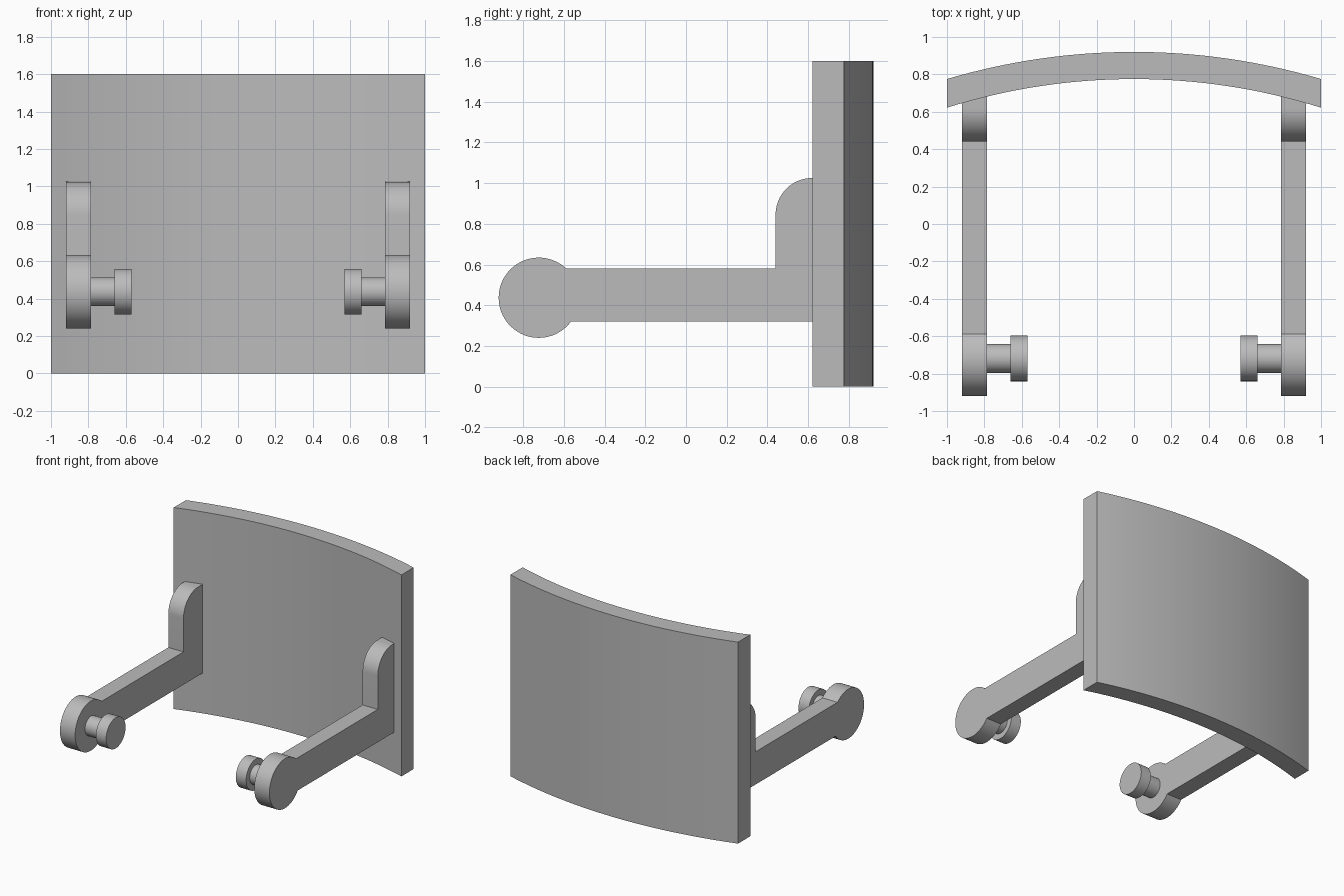
import bpy, bmesh
from math import sin, cos, asin, pi, radians, sqrt
from mathutils import Vector, Matrix

cube = bpy.data.objects.get("Cube")
if cube:
    bpy.data.objects.remove(cube, do_unlink=True)

grey = bpy.data.materials.new("plain_grey")
grey.use_nodes = True
grey.diffuse_color = (0.5, 0.5, 0.5, 1)
grey.node_tree.nodes["Principled BSDF"].inputs["Base Color"].default_value = (0.5, 0.5, 0.5, 1)


def finish(name, bm):
    bmesh.ops.recalc_face_normals(bm, faces=bm.faces)
    mesh = bpy.data.meshes.new(name)
    bm.to_mesh(mesh)
    bm.free()
    mesh.materials.append(grey)
    obj = bpy.data.objects.new(name, mesh)
    bpy.context.collection.objects.link(obj)
    bpy.ops.object.select_all(action='DESELECT')
    obj.select_set(True)
    bpy.context.view_layer.objects.active = obj
    bpy.ops.object.shade_smooth_by_angle(angle=radians(30))
    return obj


def extrude_profile(name, points, offset):
    bm = bmesh.new()
    face = bm.faces.new([bm.verts.new(p) for p in points])
    ext = bmesh.ops.extrude_face_region(bm, geom=[face])
    moved = [v for v in ext["geom"] if isinstance(v, bmesh.types.BMVert)]
    bmesh.ops.translate(bm, verts=moved, vec=Vector(offset))
    return finish(name, bm)


def arc(cy, cz, r, a0, a1, n):
    angles = [a0 + (a1 - a0) * i / n for i in range(n + 1)]
    return [(cy + r * cos(a), cz + r * sin(a)) for a in angles]


def bow(apex, sag, n=32):
    # Circular arc across the full width, given its crown and its sagitta
    r = (1 + sag * sag) / (2 * sag)
    xs = [-1 + 2 * i / n for i in range(n + 1)]
    return [(x, apex - r + sqrt(r * r - x * x), 0) for x in xs]


# Curved back panel
extrude_profile("back_panel", bow(0.775, 0.153) + bow(0.92, 0.145)[::-1], (0, 0, 1.6))

# Arm outline: round end, straight bar, rounded upright bracket
END_Y, END_Z, END_R = -0.723, 0.437, 0.197
BAR_LOW, BAR_TOP, REAR = 0.32, 0.58, 0.72
outline = arc(END_Y, END_Z, END_R, asin((BAR_TOP - END_Z) / END_R),
              2 * pi - asin((END_Z - BAR_LOW) / END_R), 48)
outline += [(REAR, BAR_LOW), (REAR, 1.025)]
outline += arc(0.62, 0.845, 0.18, pi / 2, pi, 16)
outline += [(0.44, BAR_TOP)]


def pin(name, side, x0, x1, r):
    bm = bmesh.new()
    place = Matrix.Translation((side * (x0 + x1) / 2, END_Y + 0.004, END_Z)) @ Matrix.Rotation(pi / 2, 4, 'Y')
    bmesh.ops.create_cone(bm, cap_ends=True, segments=48, radius1=r, radius2=r,
                          depth=abs(x1 - x0), matrix=place)
    finish(name, bm)


# Arms with inward pins
for label, side in (("left", 1), ("right", -1)):
    extrude_profile(label + "_arm", [(side * 0.787, y, z) for y, z in outline], (side * 0.133, 0, 0))
    pin(label + "_pin_shaft", side, 0.65, 0.79, 0.077)
    pin(label + "_pin_cap", side, 0.57, 0.66, 0.122)
